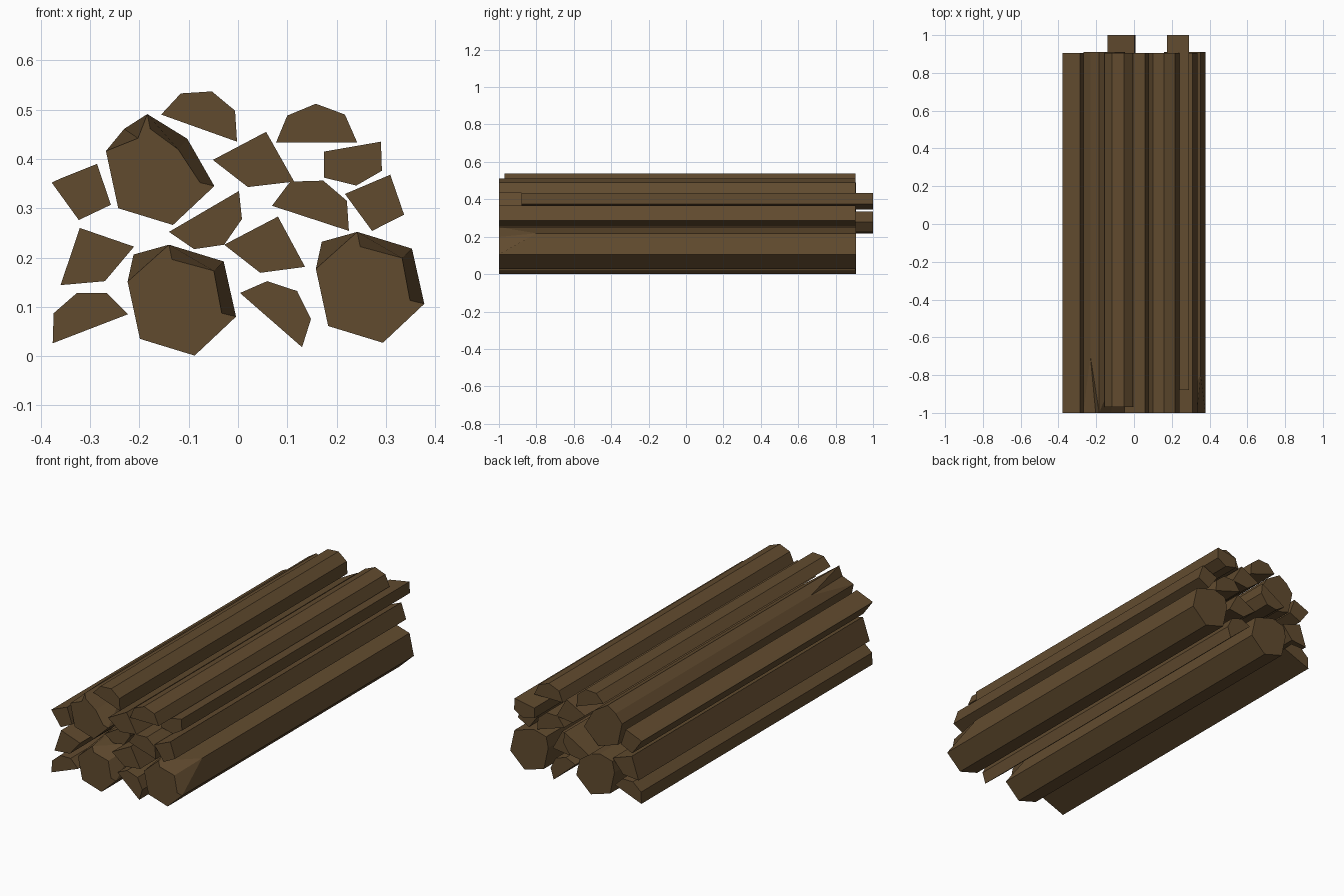
import bpy, bmesh

if "Cube" in bpy.data.objects:
    bpy.data.objects.remove(bpy.data.objects["Cube"])

wood = bpy.data.materials.new("wood")
wood.diffuse_color = (0.12, 0.07, 0.028, 1)
wood.use_nodes = True
wood.node_tree.nodes["Principled BSDF"].inputs["Base Color"].default_value = wood.diffuse_color


def make_object(name, bm):
    bmesh.ops.recalc_face_normals(bm, faces=bm.faces[:])
    mesh = bpy.data.meshes.new(name)
    bm.to_mesh(mesh)
    bm.free()
    mesh.materials.append(wood)
    bpy.context.collection.objects.link(bpy.data.objects.new(name, mesh))


# Split pieces: a profile in x, z swept along y
def split_piece(name, profile, y0=-1.0, y1=0.905):
    bm = bmesh.new()
    front = [bm.verts.new((x, y0, z)) for x, z in profile]
    back = [bm.verts.new((x, y1, z)) for x, z in profile]
    bm.faces.new(front)
    bm.faces.new(back)
    n = len(profile)
    for i in range(n):
        j = (i + 1) % n
        bm.faces.new((front[i], front[j], back[j], back[i]))
    make_object(name, bm)


# Whole logs: hewn prism whose two upper edges are chipped at the front end
def log(name, cx, cz, left=(-.098, .092), right=(.085, .078),
        left_chip=(-.068, .0745), right_chip=(.065, .059)):
    bm = bmesh.new()

    def vert(p, y):
        return bm.verts.new((cx + p[0], y, cz + p[1]))

    outline = [(-.110, .037), left, (-.026, .112), right,
               (.110, -.034), (.026, -.113), (-.085, -.079)]
    starts = [-1, -.7, -1, -.8, -1, -1, -1]
    f = [vert(p, y) for p, y in zip(outline, starts)]
    b = [vert(p, .91) for p in outline]
    j, i1, i2, i3 = [vert(p, -1) for p in
                     (left_chip, (-.020, .082), right_chip, (.081, -.027))]
    bm.faces.new(b)
    for k in range(7):
        m = (k + 1) % 7
        bm.faces.new((f[k], f[m], b[m], b[k]))
    bm.faces.new((f[0], j, f[2], i1, i2, i3, f[4], f[5], f[6]))
    bm.faces.new((f[0], f[1], j))
    bm.faces.new((j, f[1], f[2]))
    bm.faces.new((f[2], f[3], i2, i1))
    bm.faces.new((f[3], f[4], i3, i2))
    make_object(name, bm)


log("log_lower_left", -.114, .114)
log("log_lower_right", .268, .140)
log("log_upper", -.158, .379, (-.073, .082), (.055, .062),
    (-.045, .063), (.037, .040))

# Half-round splits
split_piece("half_split_top_left", [(-.156, .490), (-.116, .533), (-.053, .537),
                                    (-.006, .498), (-.002, .435)], -.97)
split_piece("half_split_top_right", [(.077, .433), (.100, .488), (.158, .512),
                                     (.217, .490), (.242, .433)])
split_piece("half_split_right", [(.069, .305), (.106, .354), (.173, .356),
                                 (.221, .315), (.225, .254)])
split_piece("half_split_middle", [(-.140, .252), (.002, .335), (.008, .278),
                                  (-.028, .226), (-.089, .217)], -.9, 1.0)
split_piece("half_split_bottom_left", [(-.376, .026), (-.374, .087), (-.327, .128),
                                       (-.266, .128), (-.223, .085)])
split_piece("half_split_bottom", [(.004, .128), (.059, .152), (.120, .132),
                                  (.148, .075), (.130, .018)])

# Quarter splits
split_piece("quarter_split_top", [(-.051, .398), (.057, .455), (.114, .354), (.020, .343)])
split_piece("quarter_split_back", [(.175, .415), (.290, .435), (.292, .376),
                                   (.240, .346), (.175, .362)], -.88, 1.0)
split_piece("quarter_split_upper_left", [(-.378, .352), (-.361, .360), (-.286, .390),
                                         (-.258, .307), (-.323, .276)])
split_piece("quarter_split_right", [(.217, .329), (.309, .368), (.337, .287), (.272, .254)])
split_piece("quarter_split_middle", [(-.028, .226), (.081, .283), (.136, .181), (.045, .169)])
split_piece("quarter_split_left", [(-.321, .260), (-.211, .222), (-.270, .152), (-.360, .144)])
